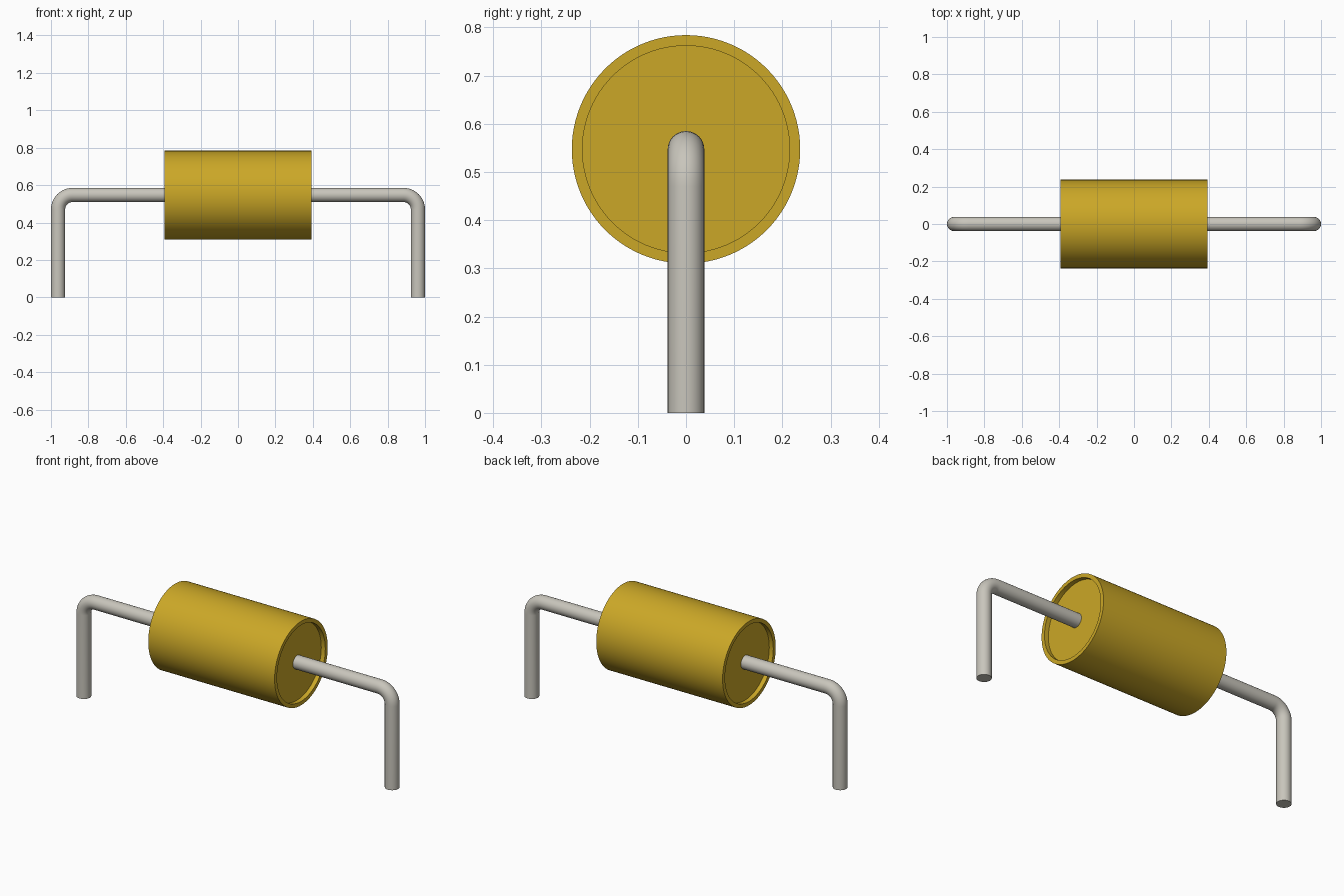
import bpy, bmesh, math
from mathutils import Vector

cube = bpy.data.objects.get("Cube")
if cube:
    bpy.data.objects.remove(cube, do_unlink=True)

AXIS_Z = 0.547


def material(name, rgb):
    m = bpy.data.materials.new(name)
    m.use_nodes = True
    m.diffuse_color = (*rgb, 1)
    bsdf = m.node_tree.nodes["Principled BSDF"]
    bsdf.inputs["Base Color"].default_value = (*rgb, 1)
    bsdf.inputs["Roughness"].default_value = 0.6
    return m


def sweep(name, rings, sides, mat):
    """Skin circles given as (centre, direction in the xz plane, radius), capping both ends."""
    bm = bmesh.new()
    loops = []
    for centre, tangent, radius in rings:
        across = Vector((-tangent.z, 0, tangent.x))
        loops.append([bm.verts.new(centre + radius * (math.cos(a) * across + math.sin(a) * Vector((0, 1, 0))))
                      for a in (2 * math.pi * i / sides for i in range(sides))])
    for a, b in zip(loops, loops[1:]):
        for i in range(sides):
            j = (i + 1) % sides
            bm.faces.new((a[i], a[j], b[j], b[i]))
    bm.faces.new(loops[0])
    bm.faces.new(loops[-1])
    bmesh.ops.recalc_face_normals(bm, faces=bm.faces)
    mesh = bpy.data.meshes.new(name)
    bm.to_mesh(mesh)
    bm.free()
    mesh.materials.append(mat)
    obj = bpy.data.objects.new(name, mesh)
    bpy.context.collection.objects.link(obj)
    bpy.ops.object.select_all(action='DESELECT')
    obj.select_set(True)
    bpy.context.view_layer.objects.active = obj
    bpy.ops.object.shade_smooth_by_angle(angle=math.radians(35))
    return obj


gold = material("mustard_yellow", (0.60, 0.39, 0.02))
metal = material("tinned_metal", (0.58, 0.56, 0.50))

# Cylindrical body with a shallow recess in each end
X = Vector((1, 0, 0))
half, rim, inner, depth = 0.394, 0.237, 0.215, 0.025
profile = [(-half + depth, inner), (-half, inner), (-half, rim),
           (half, rim), (half, inner), (half - depth, inner)]
sweep("body", [(Vector((x, 0, AXIS_Z)), X, r) for x, r in profile], 96, gold)

# Bent wire leads, one on each side
WIRE, LEG_X, BEND, STEPS = 0.038, 0.962, 0.077, 10
for side, name in ((1, "left_lead"), (-1, "right_lead")):
    rings = [(Vector((side * (half - depth - 0.02), 0, AXIS_Z)), Vector((side, 0, 0)), WIRE)]
    for i in range(STEPS + 1):
        a = math.pi / 2 * i / STEPS
        centre = Vector((side * (LEG_X - BEND + BEND * math.sin(a)), 0,
                         AXIS_Z - BEND + BEND * math.cos(a)))
        rings.append((centre, Vector((side * math.cos(a), 0, -math.sin(a))), WIRE))
    rings.append((Vector((side * LEG_X, 0, 0)), Vector((0, 0, -1)), WIRE))
    sweep(name, rings, 32, metal)
